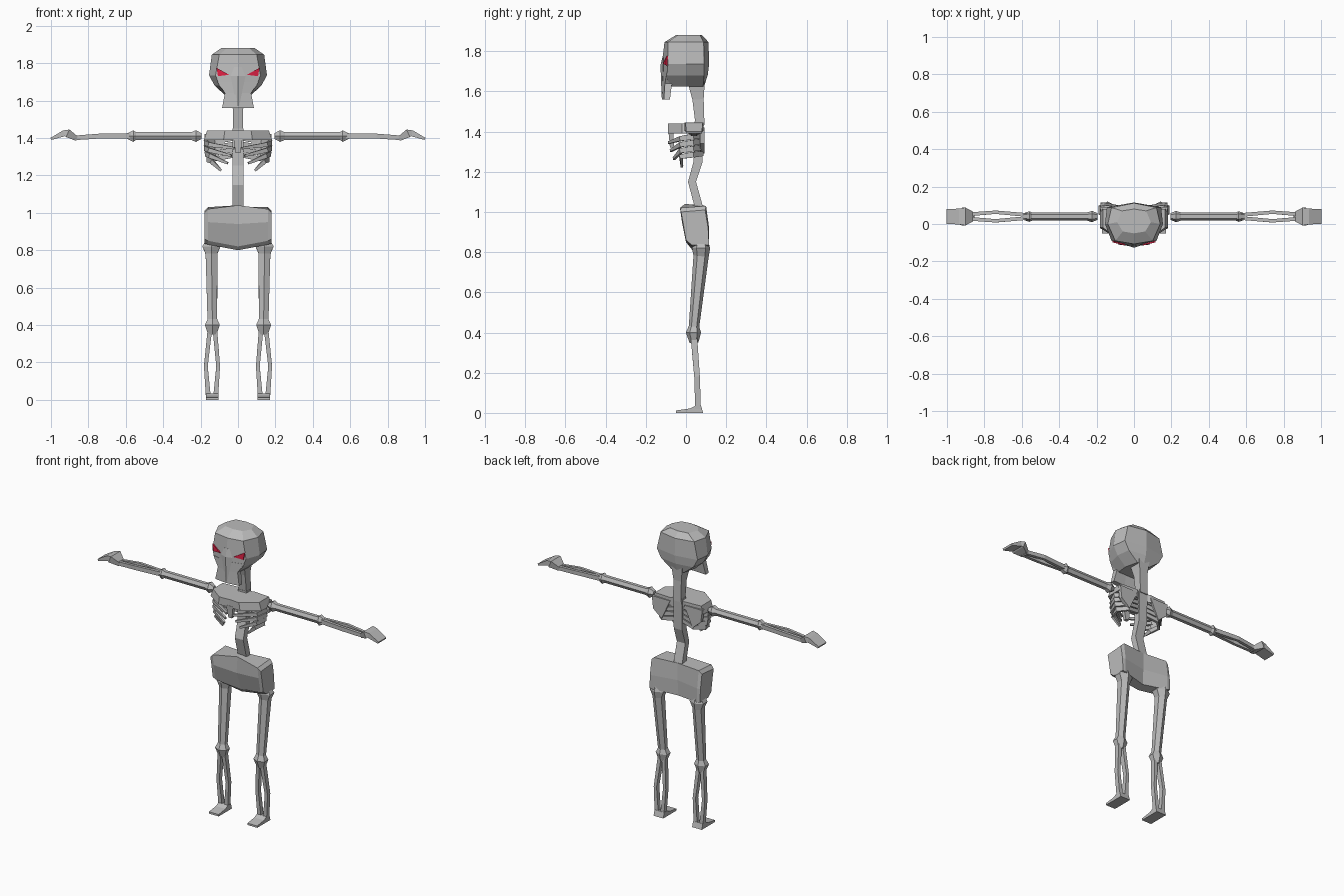
import bpy
from mathutils import Vector


def material(name, col):
    m = bpy.data.materials.new(name)
    m.diffuse_color = (*col, 1)
    return m


BONE = material("bone_grey", (0.5, 0.5, 0.5))
RED = material("eye_red", (0.75, 0.015, 0.06))


def loft(name, rings, mat=BONE, mirror=False):
    """Skin a list of equal-length rings and cap both ends."""
    n = len(rings[0])
    verts = [tuple(p) for r in rings for p in r]
    faces = [(k * n + i, k * n + (i + 1) % n, (k + 1) * n + (i + 1) % n, (k + 1) * n + i)
             for k in range(len(rings) - 1) for i in range(n)]
    faces += [tuple(reversed(range(n))), tuple(range(len(verts) - n, len(verts)))]
    me = bpy.data.meshes.new(name)
    me.from_pydata(verts, [], faces)
    import bmesh
    bm = bmesh.new()
    bm.from_mesh(me)
    bmesh.ops.recalc_face_normals(bm, faces=bm.faces)
    bm.to_mesh(me)
    bm.free()
    me.materials.append(mat)
    ob = bpy.data.objects.new(name, me)
    bpy.context.collection.objects.link(ob)
    if mirror:
        ob.modifiers.new("mirror", 'MIRROR')
    return ob


def bone(name, path, sides=6, ref=(0, 1, 0), mirror=True):
    """Tube along (x, y, z, half_width_across, half_width_along_ref)."""
    from math import cos, sin, pi
    pts = [Vector(p[:3]) for p in path]
    rings = []
    for i, p in enumerate(path):
        t = (pts[min(i + 1, len(pts) - 1)] - pts[max(i - 1, 0)]).normalized()
        u = t.cross(Vector(ref)).normalized()
        v = u.cross(t).normalized()
        k = 1 / cos(pi / 4) if sides == 4 else 1
        rings.append([pts[i] + u * p[3] * k * cos(a) + v * p[4] * k * sin(a)
                      for a in [2 * pi * (j + 0.5) / sides for j in range(sides)]])
    return loft(name, rings, mirror=mirror)


def sym(half, z):
    """Close a half outline (first and last points on x = 0) at height z."""
    return [(x, y, z) for x, y in half] + [(-x, y, z) for x, y in half[-2:0:-1]]


# Skull
loft("skull", [
    sym([(0, -.11), (.055, -.09), (.065, 0), (.045, .085), (0, .09)], 1.625),
    sym([(0, -.12), (.10, -.095), (.125, 0), (.115, .09), (0, .108)], 1.68),
    sym([(0, -.12), (.12, -.09), (.155, 0), (.145, .09), (0, .115)], 1.735),
    sym([(0, -.107), (.10, -.09), (.14, 0), (.12, .088), (0, .112)], 1.845),
    sym([(0, -.05), (.06, -.04), (.09, .01), (.065, .07), (0, .08)], 1.88)])

# Face plate and jaw
loft("jaw", [
    sym([(0, -.12), (.085, -.11), (.085, -.08), (0, -.085)], 1.56),
    sym([(0, -.121), (.07, -.105), (.07, -.07), (0, -.07)], 1.64),
    sym([(0, -.121), (.11, -.094), (.11, -.04), (0, -.04)], 1.70)])

# Nose ridge
loft("nose", [
    sym([(0, -.121), (.006, -.119), (0, -.1)], 1.57),
    sym([(0, -.127), (.04, -.114), (0, -.1)], 1.73),
    sym([(0, -.115), (.02, -.113), (0, -.1)], 1.78)])

# Eyes
eye = [(.048, -.115, 1.738), (.115, -.098, 1.775), (.107, -.1, 1.73)]
loft("eye", [eye, [(x, y + .008, z) for x, y, z in eye]], RED, True)

# Neck and spine
bone("neck", [(0, .05, 1.66, .04, .045), (0, .06, 1.56, .028, .028),
              (0, .07, 1.43, .028, .022)], 4, mirror=False)
bone("spine", [(0, .065, 1.45, .03, .022), (0, .06, 1.25, .03, .022),
               (0, .03, 1.15, .03, .02), (0, .065, 1.02, .03, .02)], 4, mirror=False)

# Collar slab across the shoulders
collar = [(0, -.085), (.07, -.09), (.165, -.02), (.165, .08), (.05, .088), (0, .06)]
loft("collar", [sym([(x * 1.1, y) for x, y in collar], 1.39), sym(collar, 1.44)])

# Breastbone
bone("breastbone", [(0, -.075, 1.40, .025, .012), (0, -.07, 1.32, .012, .01)], 4, mirror=False)

# Shoulder blades
blade = [(.05, 1.42), (.18, 1.42), (.17, 1.34), (.11, 1.29)]
loft("shoulder_blade", [[(x, .07, z) for x, z in blade],
                        [(x, .092, z) for x, z in blade]], mirror=True)

# Ribs: from spine round the side, sloping down to the front
for w, z, ex, ey, ez in [(.175, 1.38, .02, -.085, 1.345), (.175, 1.35, .035, -.075, 1.305),
                         (.17, 1.32, .055, -.06, 1.265), (.16, 1.29, .09, -.02, 1.225)]:
    bone("rib", [(.01, .065, z + .02, .008, .012), (w * .7, .08, z, .008, .012),
                 (w, .035, z - .005, .008, .014), (w * .88, -.025, z - .015, .008, .012),
                 (ex, ey, ez, .006, .006)], 4, (0, 0, 1))

# Pelvis: sections across x
loft("pelvis", [[(s * x, y, z) for y, z in sec] for s, x, sec in [
    (-1, .18, [(-.015, .95), (.0, .86), (.03, .835), (.115, .835), (.11, .92), (.095, 1.01), (-.025, 1.0)]),
    (-1, .16, [(-.02, .95), (.0, .85), (.03, .83), (.115, .83), (.115, .92), (.1, 1.03), (-.03, 1.02)]),
    (1, 0, [(-.015, .94), (.03, .82), (.04, .80), (.08, .82), (.085, .92), (.085, 1.03), (-.005, 1.04)]),
    (1, .16, [(-.02, .95), (.0, .85), (.03, .83), (.115, .83), (.115, .92), (.1, 1.03), (-.03, 1.02)]),
    (1, .18, [(-.015, .95), (.0, .86), (.03, .835), (.115, .835), (.11, .92), (.095, 1.01), (-.025, 1.0)])]])

# Upper arm with knobs at shoulder and elbow
bone("upper_arm", [(.195, .04, 1.41, .018, .018), (.225, .04, 1.41, .036, .03),
                   (.25, .04, 1.41, .024, .022), (.545, .04, 1.41, .024, .022),
                   (.56, .04, 1.41, .036, .028), (.59, .04, 1.41, .018, .018)])

# Forearm: paired bones bowing apart
for s in (-1, 1):
    bone("forearm_bone", [(.57, .04 + s * .008, 1.41, .014, .01), (.74, .04 + s * .023, 1.41, .013, .009),
                          (.88, .04 + s * .012, 1.40, .012, .01)], 4)

# Hand
bone("hand", [(.86, .04, 1.395, .012, .022), (.91, .04, 1.425, .022, .048),
              (.93, .04, 1.425, .016, .042), (1.0, .04, 1.395, .006, .04)], 4)

# Thigh with knobs at hip and knee
bone("thigh", [(.142, .075, .855, .035, .035), (.142, .075, .82, .056, .045),
               (.142, .075, .78, .036, .038), (.137, .04, .43, .03, .026),
               (.137, .037, .40, .046, .038), (.137, .04, .35, .026, .022)])

# Shin: paired bones bowing apart
for s in (-1, 1):
    bone("shin_bone", [(.137 + s * .014, .04, .37, .012, .016), (.139 + s * .033, .055, .18, .01, .014),
                       (.139 + s * .02, .06, .02, .013, .014)], 4)

# Foot
foot = [(.085, 0), (.075, .035), (.045, .035), (.02, .022), (-.05, .012), (-.05, 0)]
loft("foot", [[(x, y, z) for y, z in foot] for x in (.103, .172)], mirror=True)
